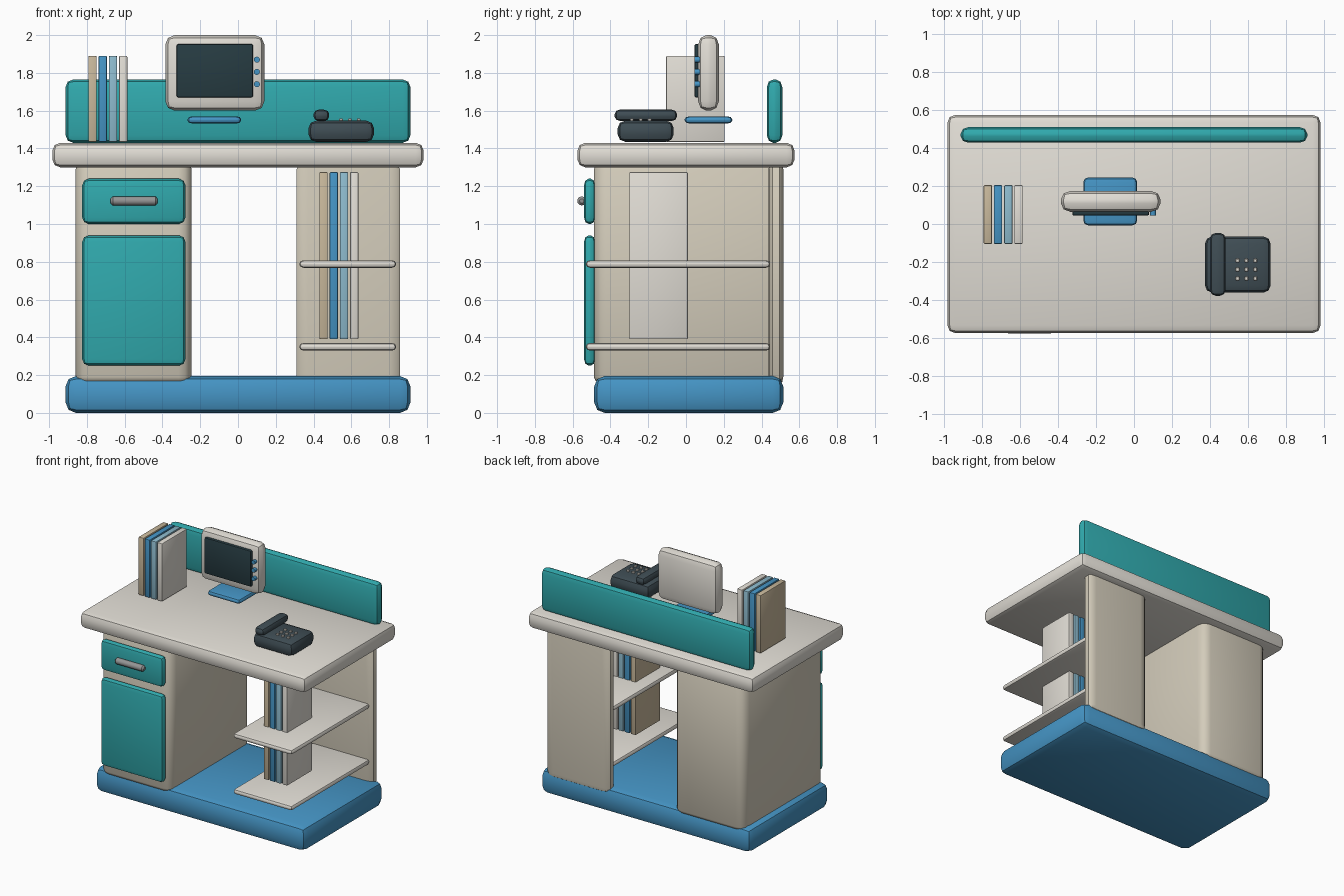
import bpy, bmesh, math
from mathutils import Vector, Matrix

if "Cube" in bpy.data.objects:
    bpy.data.objects.remove(bpy.data.objects["Cube"])


def material(name, rgb):
    m = bpy.data.materials.new(name)
    m.diffuse_color = (*rgb, 1)
    m.use_nodes = True
    m.node_tree.nodes["Principled BSDF"].inputs["Base Color"].default_value = m.diffuse_color
    return m


TEAL = material("teal", (0.03, 0.40, 0.42))
BLUE = material("blue", (0.06, 0.30, 0.56))
SKY = material("light_blue", (0.27, 0.50, 0.62))
CREAM = material("cream", (0.76, 0.73, 0.67))
BEIGE = material("beige", (0.66, 0.61, 0.50))
TAN = material("tan", (0.58, 0.48, 0.33))
DARK = material("charcoal", (0.05, 0.075, 0.09))
SCREEN = material("screen_dark", (0.02, 0.045, 0.055))
METAL = material("metal", (0.3, 0.3, 0.3))


def finish(name, bm, mat):
    me = bpy.data.meshes.new(name)
    bm.to_mesh(me)
    bm.free()
    me.materials.append(mat)
    ob = bpy.data.objects.new(name, me)
    bpy.context.collection.objects.link(ob)
    bpy.ops.object.select_all(action='DESELECT')
    ob.select_set(True)
    bpy.context.view_layer.objects.active = ob
    bpy.ops.object.shade_smooth_by_angle(angle=math.radians(35))
    return ob


def box(name, xs, ys, zs, bevel, mat, segs=2):
    """Box between bounds, with an edge rounding given per axis."""
    b = Vector(bevel) if isinstance(bevel, tuple) else Vector((bevel,) * 3)
    lims = (xs, ys, zs)
    centre = Vector([(l[0] + l[1]) / 2 for l in lims])
    size = [(lims[i][1] - lims[i][0]) / b[i] for i in range(3)]
    bm = bmesh.new()
    bmesh.ops.create_cube(bm, size=1)
    bmesh.ops.scale(bm, vec=size, verts=bm.verts)
    bmesh.ops.bevel(bm, geom=bm.edges[:], offset=1, segments=segs,
                    profile=0.5, affect='EDGES')
    bmesh.ops.scale(bm, vec=b, verts=bm.verts)
    bmesh.ops.translate(bm, vec=centre, verts=bm.verts)
    return finish(name, bm, mat)


def rod(name, centre, radius, length, axis, mat, sides=12, chamfer=0.0):
    """Cylinder along an axis, with chamfered ends."""
    bm = bmesh.new()
    bmesh.ops.create_cone(bm, cap_ends=True, segments=sides, radius1=radius,
                          radius2=radius, depth=length)
    if chamfer:
        rim = [e for e in bm.edges if abs(e.verts[0].co.z - e.verts[1].co.z) < 1e-5]
        bmesh.ops.bevel(bm, geom=rim, offset=chamfer, segments=1, affect='EDGES')
    rot = Vector((0, 0, 1)).rotation_difference(Vector(axis)).to_matrix().to_4x4()
    bm.transform(Matrix.Translation(centre) @ rot)
    return finish(name, bm, mat)


# Carcass
box("base_plinth", (-0.913, 0.913), (-0.486, 0.515), (0, 0.195), 0.055, BLUE)
box("drawer_cabinet", (-0.86, -0.245), (-0.488, 0.512), (0.15, 1.33), (0.07, 0.07, 0.04), BEIGE, 3)
box("back_panel", (0.31, 0.858), (0.437, 0.515), (0.15, 1.33), (0.06, 0.02, 0.04), BEIGE)
box("desktop", (-0.983, 0.983), (-0.575, 0.575), (1.3, 1.43), 0.042, CREAM)
box("rear_screen", (-0.913, 0.913), (0.428, 0.51), (1.43, 1.765), (0.04, 0.034, 0.04), TEAL)

# Drawer, door and handle
box("drawer_front", (-0.825, -0.278), (-0.54, -0.48), (1.0, 1.24), (0.035, 0.025, 0.035), TEAL)
box("cabinet_door", (-0.825, -0.278), (-0.54, -0.48), (0.25, 0.94), (0.035, 0.025, 0.035), TEAL)
rod("drawer_handle", (-0.55, -0.552, 1.122), 0.024, 0.25, (1, 0, 0), METAL, 12, 0.012)

# Shelves
for label, z in (("lower", 0.35), ("upper", 0.788)):
    box(label + "_shelf", (0.325, 0.837), (-0.53, 0.445), (z - 0.02, z + 0.02),
        (0.022, 0.022, 0.017), CREAM)

# Two rows of books, one on the desk and one through the shelves
for label, x0, ys, zs in (("desk", -0.77, (-0.105, 0.205), (1.435, 1.89)),
                          ("shelf", 0.453, (-0.30, 0.01), (0.39, 1.275))):
    for i, mat in enumerate((TAN, BLUE, SKY, CREAM)):
        x = x0 + i * 0.054
        box(f"{label}_book_{i + 1}", (x - 0.022, x + 0.022), ys, zs, 0.006, mat)

# Monitor
box("monitor_case", (-0.385, 0.14), (0.064, 0.174), (1.6, 2.0), (0.05, 0.045, 0.05), CREAM)
box("monitor_screen", (-0.325, 0.08), (0.044, 0.085), (1.67, 1.953), 0.01, SCREEN)
box("monitor_stand", (-0.267, 0.017), (-0.007, 0.245), (1.532, 1.57), (0.025, 0.025, 0.016), BLUE)
for i in range(3):
    rod(f"monitor_button_{i + 1}", (0.1, 0.06, 1.87 - 0.065 * i), 0.016, 0.03,
        (0, 1, 0), BLUE)

# Telephone
box("phone_body", (0.373, 0.72), (-0.362, -0.065), (1.435, 1.547), (0.04, 0.04, 0.04), DARK)
box("phone_handset", (0.4, 0.483), (-0.378, -0.047), (1.545, 1.606), (0.03, 0.03, 0.024), DARK)
for r in range(3):
    for c in range(3):
        x, y = 0.545 + 0.047 * c, -0.193 - 0.047 * r
        box(f"phone_key_{r * 3 + c + 1}", (x - 0.01, x + 0.01), (y - 0.01, y + 0.01),
            (1.54, 1.558), 0.003, CREAM, 1)
